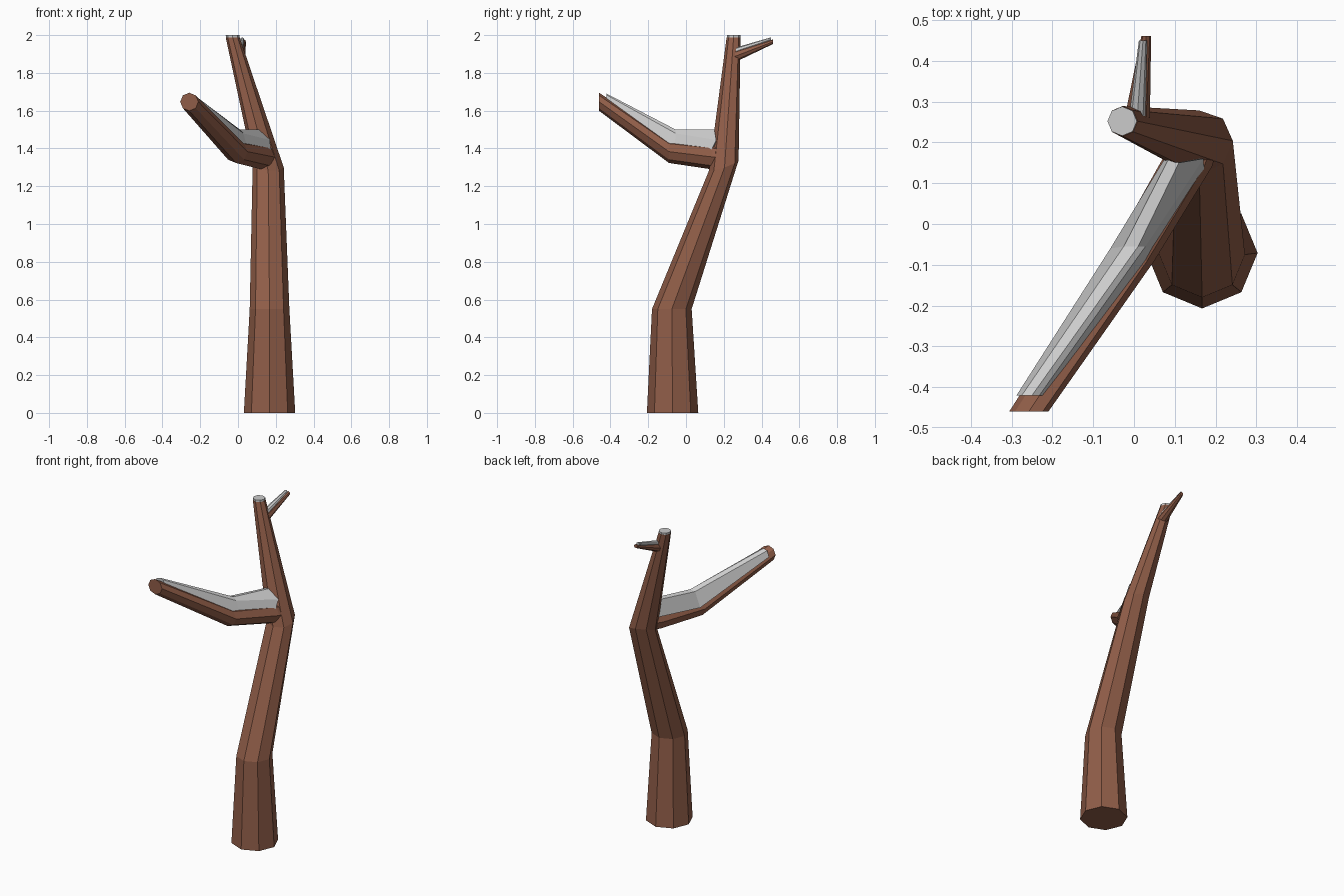
import bpy, bmesh, math
from mathutils import Vector

if "Cube" in bpy.data.objects:
    bpy.data.objects.remove(bpy.data.objects["Cube"])

bark = bpy.data.materials.new("bark")
bark.diffuse_color = (0.28, 0.11, 0.065, 1)
bark.use_nodes = True
bark.node_tree.nodes["Principled BSDF"].inputs["Base Color"].default_value = bark.diffuse_color


def loft(name, rings, mat=None):
    """Skin a list of equal-length point rings into a closed, flat-shaded tube."""
    bm = bmesh.new()
    vs = [[bm.verts.new(p) for p in r] for r in rings]
    n = len(vs[0])
    for a, b in zip(vs, vs[1:]):
        for i in range(n):
            j = (i + 1) % n
            bm.faces.new((a[i], a[j], b[j], b[i]))
    bm.faces.new(vs[0][::-1])
    bm.faces.new(vs[-1])
    bmesh.ops.recalc_face_normals(bm, faces=bm.faces)
    me = bpy.data.meshes.new(name)
    bm.to_mesh(me)
    bm.free()
    ob = bpy.data.objects.new(name, me)
    bpy.context.collection.objects.link(ob)
    if mat:
        me.materials.append(mat)
    return ob


def ring(center, radius, normal, sides=8):
    n = Vector(normal).normalized()
    u = Vector((1, 0, 0))
    u = (u - n * u.dot(n)).normalized()
    v = n.cross(u)
    angles = [2 * math.pi * i / sides for i in range(sides)]
    return [Vector(center) + radius * (u * math.cos(a) + v * math.sin(a)) for a in angles]


UP, FRONT, BACK = (0, 0, 1), (0, -1, 0), (0, 1, 0)

# bent, tapering trunk
loft("trunk", [
    ring((0.167, -0.071, 0), 0.136, UP),
    ring((0.167, -0.075, 0.55), 0.105, UP),
    ring((0.16, 0.2, 1.31), 0.083, (0.15, -0.35, 1)),
    ring((-0.028, 0.252, 1.988), 0.037, UP),
], bark)

# snow on the trunk top
loft("trunk_snow", [
    ring((-0.028, 0.252, 1.985), 0.036, UP),
    ring((-0.029, 0.252, 2.0), 0.036, UP),
], None)

# large front branch
loft("branch", [
    ring((0.16, 0.22, 1.355), 0.055, FRONT),
    ring((0.125, 0.14, 1.355), 0.066, FRONT),
    ring((-0.01, -0.09, 1.383), 0.06, FRONT),
    ring((-0.258, -0.46, 1.647), 0.048, FRONT),
], bark)

# snow lying along the branch: low left, top left, top right, right, low right
loft("branch_snow", [
    [(0.075, 0.16, 1.39), (0.085, 0.16, 1.495), (0.11, 0.15, 1.5), (0.17, 0.16, 1.445), (0.172, 0.13, 1.385)],
    [(-0.058, -0.06, 1.40), (-0.025, -0.055, 1.495), (0.01, -0.055, 1.5), (0.028, -0.055, 1.48), (0.05, -0.06, 1.405)],
    [(-0.288, -0.42, 1.645), (-0.275, -0.42, 1.682), (-0.25, -0.42, 1.69), (-0.232, -0.42, 1.683), (-0.216, -0.42, 1.645)],
])

# small back twig and its snow
loft("twig", [
    ring((0.008, 0.26, 1.888), 0.031, BACK),
    ring((0.03, 0.461, 1.965), 0.012, BACK),
], bark)
loft("twig_snow", [
    ring((0.008, 0.265, 1.915), 0.02, BACK),
    ring((0.022, 0.45, 1.978), 0.01, BACK),
])
